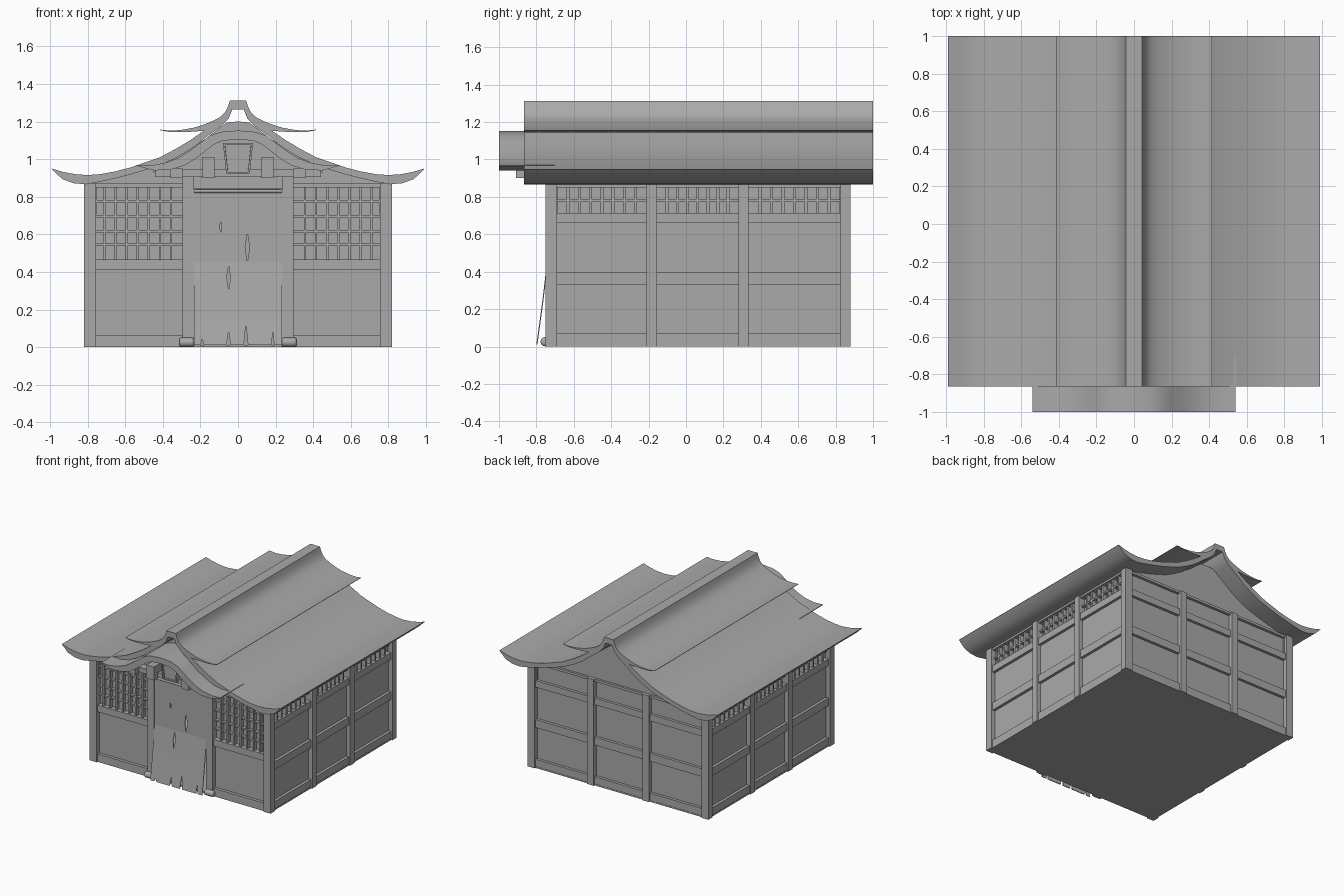
import bpy, bmesh, math
from mathutils import Vector

if "Cube" in bpy.data.objects:
    bpy.data.objects.remove(bpy.data.objects["Cube"], do_unlink=True)

grey = bpy.data.materials.new("plain grey")
grey.use_nodes = True
grey.diffuse_color = (0.4, 0.4, 0.4, 1)
grey.node_tree.nodes["Principled BSDF"].inputs["Base Color"].default_value = (0.4, 0.4, 0.4, 1)


def finish(name, bm):
    bmesh.ops.recalc_face_normals(bm, faces=bm.faces)
    mesh = bpy.data.meshes.new(name)
    bm.to_mesh(mesh)
    bm.free()
    mesh.materials.append(grey)
    ob = bpy.data.objects.new(name, mesh)
    bpy.context.collection.objects.link(ob)
    return ob


def boxes(name, spans):
    """One object from (x0, x1, y0, y1, z0, z1) spans."""
    bm = bmesh.new()
    for x0, x1, y0, y1, z0, z1 in spans:
        vs = bmesh.ops.create_cube(bm, size=1)["verts"]
        for v in vs:
            v.co = Vector(((x0 + x1) / 2 + v.co.x * (x1 - x0),
                           (y0 + y1) / 2 + v.co.y * (y1 - y0),
                           (z0 + z1) / 2 + v.co.z * (z1 - z0)))
    return finish(name, bm)


def both(spans):
    return spans + [(-b, -a, *rest) for a, b, *rest in spans]


def shell(name, top, bottom, y0, y1):
    """Mirrored band between two half profiles (centre outwards), along y."""
    def mirror(p):
        return [(-x, z) for x, z in reversed(p) if x > 0] + p
    top, bottom = mirror(top), mirror(bottom)
    bm = bmesh.new()
    rows = [[bm.verts.new((x, y, z)) for x, z in p] for p, y in
            ((top, y0), (top, y1), (bottom, y1), (bottom, y0))]
    for a, b in zip(rows, rows[1:] + rows[:1]):
        for i in range(len(a) - 1):
            bm.faces.new((a[i], a[i + 1], b[i + 1], b[i]))
    for i in (0, -1):
        bm.faces.new([r[i] for r in rows])
    bmesh.ops.remove_doubles(bm, verts=bm.verts, dist=0.0005)
    return finish(name, bm)


def prism(name, outlines, y0, y1):
    """Outlines in x and z, pushed through y."""
    bm = bmesh.new()
    for pts in outlines:
        f = bm.faces.new([bm.verts.new((x, y0, z)) for x, z in pts])
        new = bmesh.ops.extrude_face_region(bm, geom=[f])["geom"]
        for v in new:
            if isinstance(v, bmesh.types.BMVert):
                v.co.y = y1
    return finish(name, bm)


def smooth(ob, angle):
    bpy.ops.object.select_all(action='DESELECT')
    ob.select_set(True)
    bpy.context.view_layer.objects.active = ob
    bpy.ops.object.shade_smooth_by_angle(angle=math.radians(angle))


W, F, B, H = 0.82, -0.75, 0.88, 0.87
side_posts = [(F, -0.69), (-0.21, -0.155), (0.28, 0.335), (0.825, B)]
back_posts = [(-W, -0.76), (-0.28, -0.22), (0.22, 0.28), (0.76, W)]
rails = [(0.01, 0.07), (0.33, 0.395), (0.66, 0.715), (0.85, H)]

# Floor and recessed wall panels
boxes("floor", [(-W + 0.01, W - 0.01, F + 0.01, B - 0.01, 0, 0.012)])
boxes("side_wall", both([(0.76, 0.785, F + 0.02, B - 0.02, 0, 0.715)]))
boxes("side_window_backing", both([(0.75, 0.765, F + 0.02, B - 0.02, 0.71, H)]))
boxes("back_wall", [(-0.78, 0.78, 0.82, 0.845, 0, H)])
boxes("front_wall", both([(0.29, 0.78, -0.715, -0.69, 0, 0.465)]))
boxes("front_window_backing", both([(0.29, 0.78, -0.70, -0.685, 0.46, H)]))

# Timber frame
boxes("side_post", both([(0.755, W, a, b, 0, H) for a, b in side_posts]))
boxes("side_rail", both([(0.76, 0.808, F + 0.01, B - 0.01, a, b) for a, b in rails]))
boxes("back_post", [(a, b, 0.83, B, 0, H) for a, b in back_posts])
boxes("back_rail", [(-0.8, 0.8, 0.83, 0.868, a, b) for a, b in rails])
boxes("front_post", both([(0.235, 0.295, F, -0.69, 0, 0.93)]))
boxes("front_rail", both([(0.29, 0.8, F + 0.01, -0.69, a, b)
                          for a, b in ((0.01, 0.065), (0.41, 0.465), (0.85, H))]))
boxes("door_lintel", [(-0.25, 0.25, F + 0.01, -0.69, 0.845, 0.93)])

# Window lattices
slats = [(0.35 + 0.059 * i, 0.362 + 0.059 * i, -0.73, -0.70, 0.46, 0.86) for i in range(7)]
slats += [(0.29, 0.77, -0.725, -0.70, z, z + 0.012) for z in (0.54, 0.61, 0.69, 0.77)]
boxes("front_lattice", both(slats))
slats = [(0.76, 0.795, a, b, 0.775, 0.787)
         for (_, a), (b, _) in zip(side_posts, side_posts[1:])]
for (_, a), (b, _) in zip(side_posts, side_posts[1:]):
    for i in range(1, 8):
        y = a + (b - a) * i / 8
        slats.append((0.76, 0.798, y - 0.008, y + 0.008, 0.71, 0.86))
boxes("side_lattice", both(slats))

# Gable walls under the roof
under = [(0, 1.2), (0.06, 1.195), (0.1, 1.165), (0.17, 1.11), (0.255, 1.055), (0.415, 0.97),
         (0.574, 0.92), (0.70, 0.89), (0.81, 0.868)]
base = [(x, 0.85) for x, z in under]
shell("back_gable", under, base, 0.825, 0.85)
shell("front_gable", under, base, -0.72, -0.69)

# Main roof, curled at the eaves
roof_top = [(0, 1.285), (0.035, 1.285), (0.06, 1.235), (0.1, 1.2), (0.175, 1.155),
            (0.255, 1.10), (0.33, 1.055), (0.415, 1.01), (0.495, 0.982), (0.574, 0.955),
            (0.655, 0.934), (0.734, 0.92), (0.80, 0.915), (0.867, 0.92), (0.93, 0.932), (0.99, 0.95)]
roof_low = [(0, 1.265), (0.03, 1.265), (0.05, 1.215), (0.09, 1.175), (0.165, 1.12),
            (0.24, 1.06), (0.315, 1.015), (0.40, 0.973), (0.485, 0.945), (0.565, 0.92),
            (0.645, 0.9), (0.73, 0.88), (0.81, 0.866), (0.875, 0.872), (0.935, 0.894), (0.99, 0.947)]
smooth(shell("main_roof", roof_top, roof_low, -0.865, 1), 25)

# Upper roof with the ridge
ridge_top = [(0, 1.312), (0.043, 1.312), (0.053, 1.28), (0.07, 1.247), (0.096, 1.223),
             (0.135, 1.203), (0.175, 1.186), (0.235, 1.167), (0.31, 1.154), (0.37, 1.152), (0.415, 1.157)]
ridge_low = [(0, 1.27), (0.033, 1.27), (0.04, 1.25), (0.055, 1.22), (0.09, 1.19),
             (0.13, 1.165), (0.17, 1.152), (0.235, 1.146), (0.31, 1.143), (0.37, 1.145), (0.415, 1.154)]
smooth(shell("ridge_roof", ridge_top, ridge_low, -0.865, 1), 25)

# Arched porch roof
porch_top = [(0, 1.152), (0.09, 1.145), (0.15, 1.125), (0.19, 1.095), (0.25, 1.05),
             (0.31, 1.01), (0.38, 0.982), (0.46, 0.967), (0.54, 0.97)]
porch_low = [(0, 1.105), (0.08, 1.098), (0.125, 1.08), (0.165, 1.05), (0.215, 1.01),
             (0.28, 0.968), (0.36, 0.943), (0.45, 0.94), (0.54, 0.965)]
smooth(shell("porch_roof", porch_top, porch_low, -1, -0.70), 30)
shell("porch_gable", porch_low[:8], [(x, 0.93) for x, z in porch_low[:8]], -0.80, -0.72)
boxes("porch_beam", [(-0.44, 0.44, -0.86, -0.72, 0.905, 0.945)])
boxes("porch_bracket", both([(0.295, 0.36, -0.91, -0.72, 0.90, 0.95),
                             (0.125, 0.19, -0.91, -0.72, 0.90, 1.01)]))

# Framed plaque
sign = [(-0.08, 1.085), (0.08, 1.085), (0.062, 0.92), (-0.062, 0.92)]
plaque = prism("plaque", [sign], -0.89, -0.80)
bm = bmesh.new()
bm.from_mesh(plaque.data)
front = min(bm.faces, key=lambda f: f.calc_center_median().y)
bmesh.ops.inset_region(bm, faces=[front], thickness=0.014, depth=0)
bmesh.ops.inset_region(bm, faces=[front], thickness=0.001, depth=-0.015)
bm.to_mesh(plaque.data)
bm.free()

# Torn door curtain, flaring at the foot
drop = [(-0.742, 0.83), (-0.744, 0.45), (-0.765, 0.27), (-0.785, 0.12), (-0.80, 0.012)]
bm = bmesh.new()
rows = [[bm.verts.new((s * 0.235, y + d, z)) for s in (-1, 1)]
        for d in (0, 0.006) for y, z in drop]
n = len(drop)
for k in (0, n):
    for i in range(n - 1):
        a, b = rows[k + i], rows[k + i + 1]
        bm.faces.new((a[0], a[1], b[1], b[0]))
for s in (0, 1):
    for i in range(n - 1):
        bm.faces.new((rows[i][s], rows[i + 1][s], rows[n + i + 1][s], rows[n + i][s]))
for i in (0, n - 1):
    bm.faces.new((rows[i][0], rows[i][1], rows[n + i][1], rows[n + i][0]))
curtain = finish("door_curtain", bm)
tears = [(-0.092, 0.64, 0.006, 0.028), (0.05, 0.53, 0.012, 0.075), (-0.05, 0.37, 0.01, 0.065),
         (-0.19, 0, 0.014, 0.04), (-0.05, 0, 0.012, 0.085), (0.042, 0, 0.012, 0.12), (0.185, 0, 0.008, 0.08)]
cutter = prism("tear_cutter", [[(x - w, z), (x, z - h), (x + w, z), (x, z + h)]
                               for x, z, w, h in tears], -0.9, -0.6)
cutter.hide_render = True
cutter.hide_set(True)
cut = curtain.modifiers.new("tears", 'BOOLEAN')
cut.operation, cut.solver, cut.object = 'DIFFERENCE', 'EXACT', cutter


# Curtain rod and rounded logs at the door posts
def log(name, x, y, z, r, length):
    bpy.ops.mesh.primitive_cylinder_add(vertices=16, radius=r, depth=length,
                                        location=(x, y, z), rotation=(0, math.pi / 2, 0))
    ob = bpy.context.object
    ob.name = name
    ob.data.materials.append(grey)
    bev = ob.modifiers.new("round", 'BEVEL')
    bev.width, bev.segments = r * 0.5, 3
    smooth(ob, 35)


log("curtain_rod", 0, -0.738, 0.83, 0.01, 0.47)
for s in (-1, 1):
    log("post_foot", s * 0.272, -0.753, 0.026, 0.025, 0.08)
